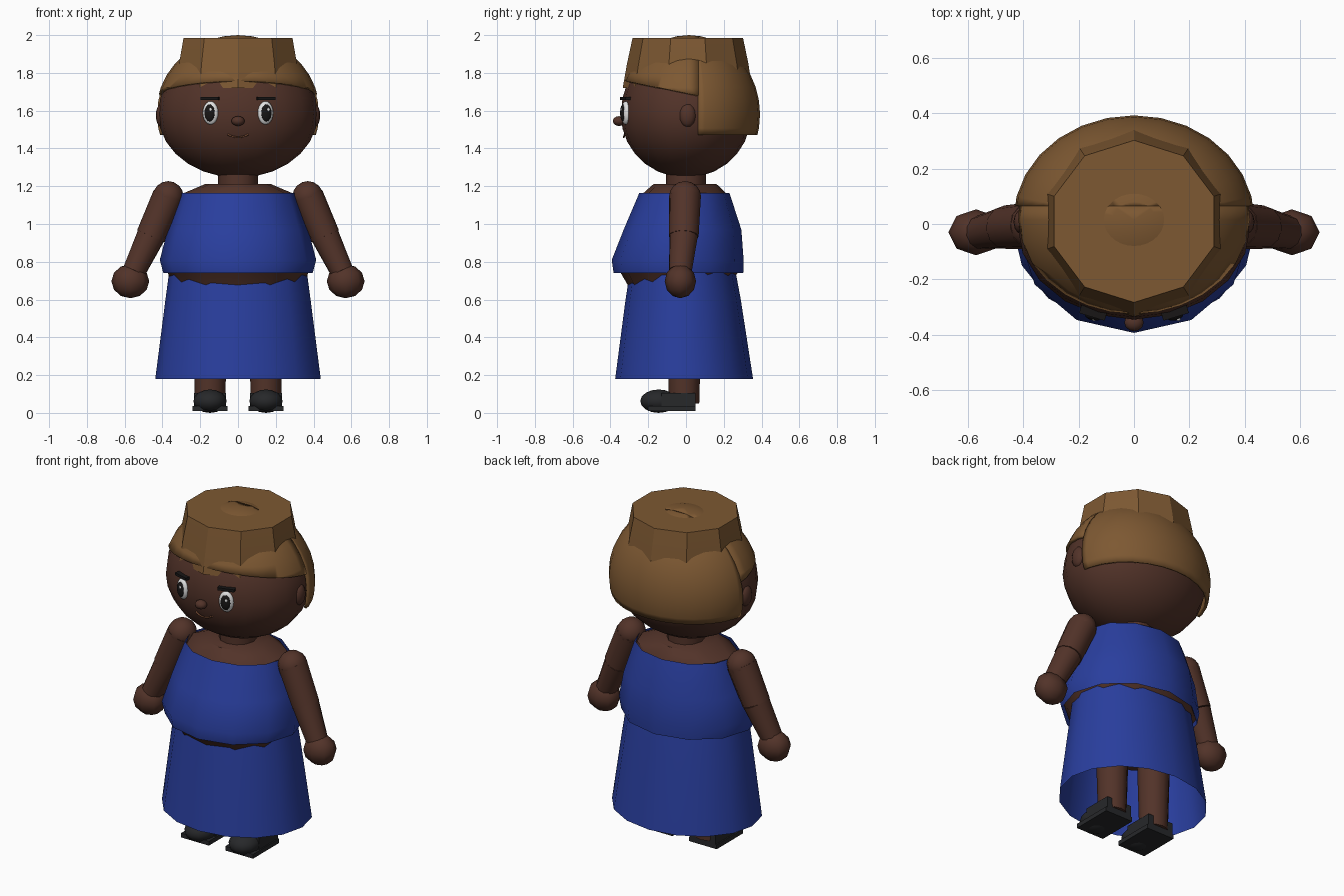
import bpy, bmesh
from math import sin, cos, pi, radians
from mathutils import Vector

cube = bpy.data.objects.get("Cube")
if cube:
    bpy.data.objects.remove(cube, do_unlink=True)


def material(name, rgb):
    m = bpy.data.materials.new(name)
    m.use_nodes = True
    m.diffuse_color = (*rgb, 1)
    m.node_tree.nodes["Principled BSDF"].inputs["Base Color"].default_value = (*rgb, 1)
    return m


SKIN = material("dark brown skin", (0.085, 0.033, 0.022))
HAIR = material("golden brown", (0.205, 0.098, 0.032))
BLUE = material("royal blue", (0.022, 0.048, 0.34))
SHOE = material("charcoal", (0.02, 0.021, 0.023))
WHITE = material("eye white", (0.75, 0.75, 0.75))
BLACK = material("near black", (0.009, 0.008, 0.008))
LIP = material("lip brown", (0.2, 0.075, 0.035))


def finish(name, bm, mat, angle=40):
    """Turn a bmesh into a shaded, coloured object."""
    bmesh.ops.recalc_face_normals(bm, faces=bm.faces[:])
    me = bpy.data.meshes.new(name)
    bm.to_mesh(me)
    bm.free()
    me.materials.append(mat)
    ob = bpy.data.objects.new(name, me)
    bpy.context.collection.objects.link(ob)
    bpy.ops.object.select_all(action='DESELECT')
    ob.select_set(True)
    bpy.context.view_layer.objects.active = ob
    if angle:
        bpy.ops.object.shade_smooth_by_angle(angle=radians(angle))
    return ob


def ball_mesh(centre, size, segs=16, rings=10, turn=0):
    bm = bmesh.new()
    bmesh.ops.create_uvsphere(bm, u_segments=segs, v_segments=rings, radius=1)
    for v in bm.verts:
        x, y, z = v.co.x * size[0], v.co.y * size[1], v.co.z * size[2]
        v.co = Vector(centre) + Vector((x * cos(turn) - y * sin(turn),
                                        x * sin(turn) + y * cos(turn), z))
    return bm


def ball(name, centre, size, mat, segs=16, rings=10, turn=0):
    return finish(name, ball_mesh(centre, size, segs, rings, turn), mat, 60)


def box(name, lo, hi, mat, turn=0):
    bm = bmesh.new()
    bmesh.ops.create_cube(bm, size=1)
    lo, hi = Vector(lo), Vector(hi)
    for v in bm.verts:
        p = v.co * (hi - lo)
        v.co = (lo + hi) / 2 + Vector((p.x * cos(turn) - p.y * sin(turn),
                                       p.x * sin(turn) + p.y * cos(turn), p.z))
    return finish(name, bm, mat, 0)


def loft(name, levels, mat, sides=12, caps=True, angle=40):
    """Stack of rings; each level is (z, half width, front y, back y)."""
    bm = bmesh.new()
    rings = []
    for z, rx, front, back in levels:
        mid, ry = (front + back) / 2, (back - front) / 2
        rings.append([bm.verts.new((rx * sin(2 * pi * i / sides),
                                    mid - ry * cos(2 * pi * i / sides), z))
                      for i in range(sides)])
    for a, b in zip(rings, rings[1:]):
        for i in range(sides):
            j = (i + 1) % sides
            bm.faces.new((a[i], a[j], b[j], b[i]))
    if caps:
        bm.faces.new(rings[0])
        bm.faces.new(rings[-1])
    return finish(name, bm, mat, angle)


def limb(name, start, end, r0, r1, mat, sides=12):
    """Tapered cylinder between two points."""
    start, end = Vector(start), Vector(end)
    bm = bmesh.new()
    axis = end - start
    bmesh.ops.create_cone(bm, cap_ends=True, segments=sides,
                          radius1=r0, radius2=r1, depth=axis.length)
    rot = axis.to_track_quat('Z', 'Y')
    for v in bm.verts:
        v.co = rot @ v.co + (start + end) / 2
    return finish(name, bm, mat)


def hair_shell(name, cuts):
    """Part of the hair ellipsoid left after cutting with (point, outward normal) planes."""
    bm = ball_mesh((0, 0.015, 1.58), (0.435, 0.377, 0.42), 28, 18)
    for point, normal in cuts:
        bmesh.ops.bisect_plane(bm, geom=bm.verts[:] + bm.edges[:] + bm.faces[:],
                               plane_co=point, plane_no=normal, clear_outer=True)
    ob = finish(name, bm, HAIR, 50)
    mod = ob.modifiers.new("thickness", 'SOLIDIFY')
    mod.thickness = 0.015
    mod.offset = -1


# Head: fuller above the middle than below
bm = ball_mesh((0, 0, 1.58), (0.422, 0.345, 0.335), 20, 14)
for v in bm.verts:
    if v.co.z > 1.58:
        v.co.z = 1.58 + (v.co.z - 1.58) * 1.16
finish("head", bm, SKIN, 60)
limb("neck", (0, 0, 1.15), (0, 0, 1.32), 0.105, 0.105, SKIN)

# Hair: slanted fringe in front, straight bob behind
SPLIT = (0, 0.065, 1.68)
hair_shell("hair_fringe", [(SPLIT, (0, 1, 0)), (SPLIT, (0, -0.2, -1))])
hair_shell("hair_back", [(SPLIT, (0, -1, 0)), ((0, 0, 1.47), (0, 0, -1))])

# Ten-sided cap
loft("hat", [(1.72, 0.345, -0.335, 0.35), (1.85, 0.328, -0.312, 0.33),
             (1.985, 0.303, -0.283, 0.302)], HAIR, sides=10, angle=20)

# Face
ball("nose", (0, -0.355, 1.545), (0.035, 0.032, 0.026), SKIN, 12, 8)
curve = bpy.data.curves.new("mouth", 'CURVE')
curve.dimensions = '3D'
curve.bevel_depth = 0.005
curve.bevel_resolution = 1
line = curve.splines.new('POLY')
line.points.add(8)
for i, p in enumerate(line.points):
    t = i / 4 - 1
    p.co = (0.055 * t, -0.33 + 0.006 * t * t, 1.459 + 0.016 * t * t, 1)
curve.materials.append(LIP)
bpy.context.collection.objects.link(bpy.data.objects.new("mouth", curve))

for side, s in (("left", 1), ("right", -1)):
    # Eyes are stacked outwards along the face direction
    turn = s * radians(17)
    out = Vector((sin(turn), -cos(turn), 0))
    eye = Vector((0.146 * s, -0.32, 1.588))
    ball(side + "_eye_white", eye, (0.043, 0.022, 0.062), WHITE, 16, 10, turn)
    ball(side + "_pupil", eye + out * 0.014, (0.029, 0.014, 0.045), BLACK, 16, 10, turn)
    ball(side + "_eye_glint", eye + out * 0.026 + Vector((0.008, 0, 0.018)),
         (0.008, 0.005, 0.01), WHITE, 8, 6, turn)
    brow = Vector((0.147 * s, -0.318, 1.665))
    box(side + "_eyebrow", brow - Vector((0.048, 0.018, 0.008)),
        brow + Vector((0.048, 0.018, 0.008)), BLACK, turn)
    ball(side + "_ear", (0.405 * s, 0.008, 1.575), (0.03, 0.045, 0.062), SKIN, 12, 8)

    # Arms
    shoulder = Vector((0.37 * s, -0.005, 1.145))
    elbow = Vector((0.462 * s, -0.012, 0.935))
    wrist = Vector((0.55 * s, -0.03, 0.75))
    ball(side + "_shoulder", shoulder, (0.082, 0.085, 0.082), SKIN, 12, 8)
    limb(side + "_upper_arm", shoulder, elbow, 0.084, 0.079, SKIN)
    limb(side + "_forearm", elbow, wrist, 0.076, 0.062, SKIN)
    ball(side + "_hand", (0.57 * s, -0.03, 0.697), (0.1, 0.083, 0.09), SKIN, 8, 6)

    # Legs and shoes
    x = 0.148 * s
    limb(side + "_leg", (x, -0.01, 0.05), (x, -0.01, 0.6), 0.08, 0.095, SKIN)
    box(side + "_sole", (x - 0.093, -0.2, 0.01), (x + 0.093, 0.05, 0.036), SHOE)
    box(side + "_shoe_heel", (x - 0.085, -0.13, 0.03), (x + 0.085, 0.05, 0.104), SHOE)
    ball(side + "_shoe_toe", (x, -0.145, 0.062), (0.088, 0.097, 0.062), SHOE, 12, 8)

# Body under the clothes, with a strip of belly showing at the waist
loft("torso", [(0.5, 0.25, -0.2, 0.18), (0.68, 0.34, -0.31, 0.235),
               (0.74, 0.372, -0.345, 0.272), (0.765, 0.39, -0.365, 0.29),
               (0.85, 0.38, -0.36, 0.28), (1.16, 0.295, -0.23, 0.215),
               (1.213, 0.17, -0.17, 0.16)], SKIN)

# Clothes
loft("blouse", [(0.74, 0.395, -0.383, 0.303), (0.81, 0.414, -0.393, 0.305),
                (0.97, 0.372, -0.33, 0.293), (1.165, 0.308, -0.247, 0.23)],
     BLUE, caps=False)
loft("skirt", [(0.18, 0.438, -0.375, 0.355), (0.6, 0.384, -0.32, 0.29),
               (0.75, 0.364, -0.297, 0.262)], BLUE, sides=16, caps=False)
